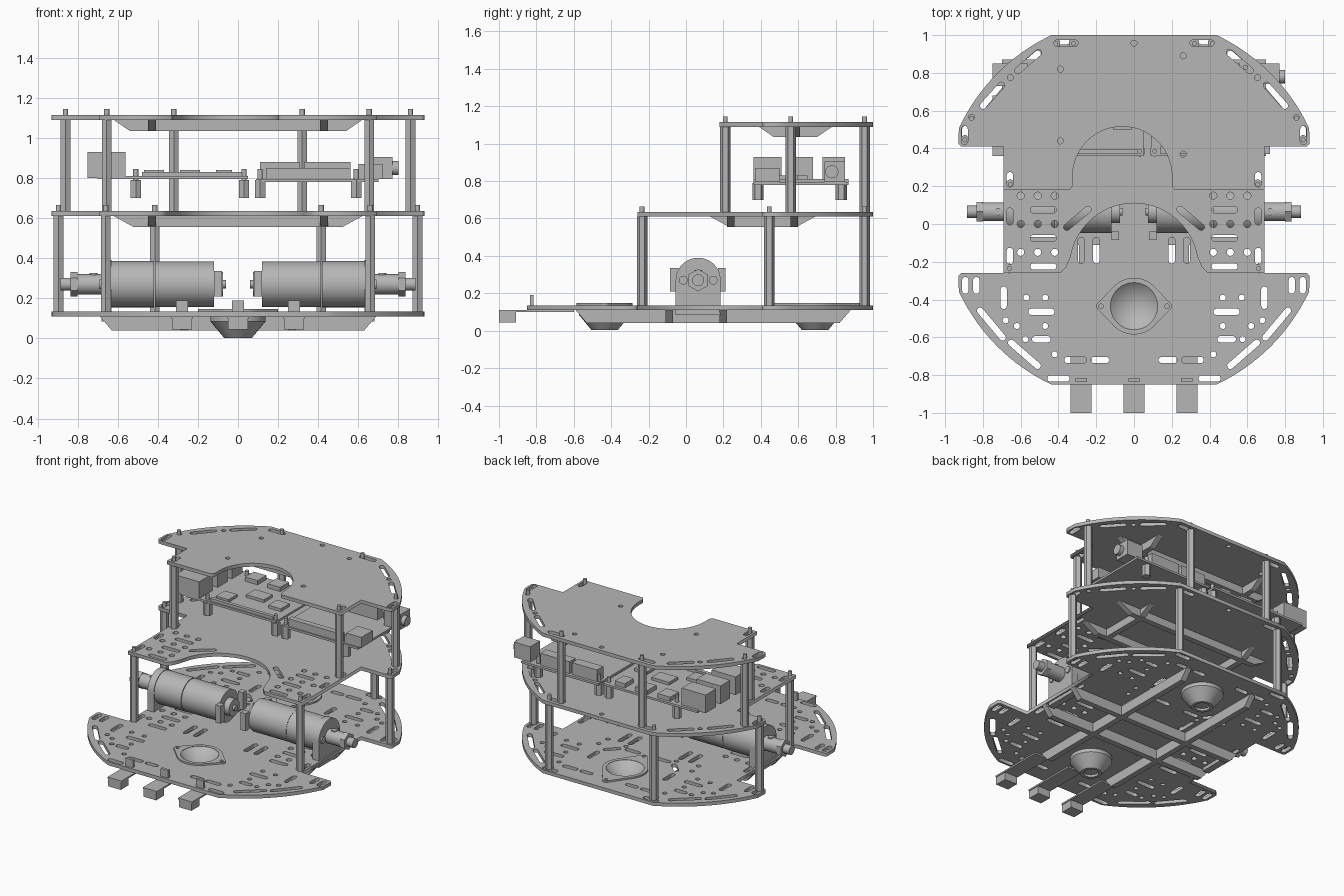
import bpy, bmesh
from math import radians, sin, cos, pi
from mathutils import Matrix, Vector

cube = bpy.data.objects.get("Cube")
if cube:
    bpy.data.objects.remove(cube, do_unlink=True)

grey = bpy.data.materials.new("plain grey")
grey.use_nodes = True
grey.diffuse_color = (0.47, 0.47, 0.47, 1)
grey.node_tree.nodes["Principled BSDF"].inputs["Base Color"].default_value = grey.diffuse_color


def add(name, mesh, smooth=False):
    ob = bpy.data.objects.new(name, mesh)
    bpy.context.collection.objects.link(ob)
    mesh.materials.clear()
    mesh.materials.append(grey)
    if smooth:
        bpy.ops.object.select_all(action="DESELECT")
        ob.select_set(True)
        bpy.context.view_layer.objects.active = ob
        bpy.ops.object.shade_smooth_by_angle(angle=radians(35))
    return ob


def from_bm(name, bm, smooth=False):
    bmesh.ops.recalc_face_normals(bm, faces=bm.faces)
    mesh = bpy.data.meshes.new(name)
    bm.to_mesh(mesh)
    bm.free()
    return add(name, mesh, smooth)


def box(name, x, y, z):
    """Box from (low, high) pairs."""
    bm = bmesh.new()
    size = [p[1] - p[0] for p in (x, y, z)]
    mid = [(p[0] + p[1]) / 2 for p in (x, y, z)]
    bmesh.ops.create_cube(bm, size=1, matrix=Matrix.Translation(mid) @ Matrix.Diagonal((*size, 1)))
    return from_bm(name, bm)


def rod(name, start, end, r, sides=24):
    a, b = Vector(start), Vector(end)
    turn = (b - a).to_track_quat("Z", "Y").to_matrix().to_4x4()
    bm = bmesh.new()
    bmesh.ops.create_cone(bm, cap_ends=True, segments=sides, radius1=r, radius2=r,
                          depth=(b - a).length, matrix=Matrix.Translation((a + b) / 2) @ turn)
    return from_bm(name, bm, sides > 8)


def arc(cx, cy, r, a, b, n):
    return [(cx + r * cos(radians(a + (b - a) * i / n)), cy + r * sin(radians(a + (b - a) * i / n)))
            for i in range(n + 1)]


def plate(name, outline, holes, z0, z1):
    """Flat sheet with cut-outs, filled from closed outlines."""
    curve = bpy.data.curves.new(name, "CURVE")
    curve.dimensions, curve.fill_mode = "2D", "BOTH"
    curve.extrude = (z1 - z0) / 2
    for pts in [outline] + holes:
        sp = curve.splines.new("POLY")
        sp.points.add(len(pts) - 1)
        for p, (px, py) in zip(sp.points, pts):
            p.co = (px, py, 0, 1)
        sp.use_cyclic_u = True
    tmp = bpy.data.objects.new(name, curve)
    bpy.context.collection.objects.link(tmp)
    deps = bpy.context.evaluated_depsgraph_get()
    mesh = bpy.data.meshes.new_from_object(tmp.evaluated_get(deps))
    bpy.data.objects.remove(tmp, do_unlink=True)
    mesh.transform(Matrix.Translation((0, 0, (z0 + z1) / 2)))
    return add(name, mesh)


def slot(x, y, length, angle=0, r=0.017):
    h = length / 2 - r
    pts = arc(h, 0, r, -90, 90, 5) + arc(-h, 0, r, 90, 270, 5)
    c, s = cos(radians(angle)), sin(radians(angle))
    return [(x + px * c - py * s, y + px * s + py * c) for px, py in pts]


def hole(x, y, r=0.016):
    return arc(x, y, r, 0, 330, 11)


def flip_x(loops):
    return loops + [[(-x, y) for x, y in lp] for lp in loops]


def flip_y(loops):
    return [[(x, 0.15 - y) for x, y in lp] for lp in loops]


# Shared outline of the rear lobe, running from right waist to left waist
half = [(0.69, 0.41), (0.915, 0.41), (0.93, 0.425)] + arc(0, 0.075, 1.023, 25, 64.7, 16)
lobe = half + [(-x, y) for x, y in reversed(half)]

# Hole groups
edge = flip_x([slot(0.897, 0.47, 0.1, 90), slot(0.75, 0.68, 0.18, 132), slot(0.56, 0.86, 0.18, 139),
               slot(0.36, 0.957, 0.13), hole(0.655, 0.775), hole(0.86, 0.565)]) + [hole(0, 0.957)]
wing = [slot(0.48, y, 0.14) for y in (0.075, -0.075, -0.225)]
wing += [hole(x, y, 0.019) for x in (0.42, 0.51, 0.6) for y in (0.15, 0, -0.15)]
wing += [slot(0.657, y, 0.09, 90) for y in (0.23, 0.04, -0.17)]
wing = flip_x(wing)
front = [slot(0.893, -0.325, 0.09, 90), slot(0.835, -0.325, 0.09, 90), slot(0.69, -0.39, 0.12, 90),
         slot(0.755, -0.53, 0.22, 50), slot(0.58, -0.69, 0.22, 41), slot(0.4, -0.818, 0.12),
         slot(0.49, -0.465, 0.14), slot(0.49, -0.61, 0.1), slot(0.31, -0.72, 0.12), slot(0.18, -0.72, 0.1),
         slot(0.2, -0.14, 0.14, 90), slot(0.28, -0.14, 0.14, 90)]
front += [hole(*p) for p in ((0.57, -0.39), (0.47, -0.39), (0.62, -0.54), (0.47, -0.54), (0.68, -0.51),
                             (0.575, -0.61), (0.42, -0.69))]
front = flip_x(front)
inner = flip_x([slot(0.25, 0.48, 0.12, 45), slot(0.3, 0.62, 0.12, 90), slot(0.12, 0.43, 0.12),
                hole(0.37, 0.46), hole(0.2, 0.395), hole(0.36, 0.37)])
wells = [arc(0, y, 0.12, 0, 350, 35) for y in (-0.435, 0.69)]

# Three decks
plate("bottom_deck", lobe + [(x, 0.15 - y) for x, y in reversed(lobe)],
      wing + front + flip_y(front) + inner + wells, 0.11, 0.135)
arch = [(-0.39, -0.26), (-0.36, -0.23)] + arc(0, -0.23, 0.34, 170, 10, 28) + [(0.36, -0.23), (0.39, -0.26)]
plate("middle_deck", lobe + [(-0.69, -0.26)] + arch + [(0.69, -0.26)],
      wing + edge + flip_x([slot(0.3, 0.03, 0.18, -40)]), 0.61, 0.635)
notch = [(-0.34, 0.18), (-0.325, 0.2)] + arc(-0.062, 0.253, 0.263, 180, 0, 28) + [(0.201, 0.2), (0.216, 0.18)]
plate("top_deck", lobe + [(-0.69, 0.18)] + notch + [(0.69, 0.18)],
      edge + flip_x([slot(0.657, 0.235, 0.08, 90)])
      + [hole(*p) for p in ((-0.39, 0.82), (-0.39, 0.44), (0.26, 0.89), (0.26, 0.37))], 1.09, 1.115)


# Tapered stiffening ribs under the decks
def rib(name, along_x, at, lo, hi, z0, z1, taper):
    bm = bmesh.new()
    prof = [(lo, z1), (hi, z1), (hi - taper, z0), (lo + taper, z0)]
    sides = []
    for off in (-0.02, 0.02):
        sides.append([bm.verts.new((u, at + off, z) if along_x else (at + off, u, z)) for u, z in prof])
    a, b = sides
    bm.faces.new(a)
    bm.faces.new(b)
    for i in range(4):
        bm.faces.new((a[i], a[i - 1], b[i - 1], b[i]))
    from_bm(name, bm)


for deck, z0, z1, taper, reach, cross, xs, span in (
        ("bottom", 0.04, 0.11, 0.06, 0.69, (-0.09, 0.2), (-0.27, 0.27), (-0.59, 0.88)),
        ("middle", 0.555, 0.61, 0.1, 0.62, (0.24, 0.58), (-0.43, 0.43), (0.13, 0.69)),
        ("top", 1.035, 1.09, 0.08, 0.62, (0.59,), (-0.43, 0.43), (0.39, 0.78))):
    for y in cross:
        rib(deck + "_cross_rib", True, y, -reach, reach, z0, z1, taper)
    for x in xs:
        rib(deck + "_long_rib", False, x, *span, z0, z1, taper)

# Hexagonal spacers with screw tips
for z0, z1, spots in ((0.135, 0.61, ((0.66, -0.235), (0.895, 0.445), (0.415, 0.955))),
                      (0.635, 1.09, ((0.655, 0.21), (0.86, 0.56), (0.32, 0.955)))):
    for x, y in spots:
        for s in (-1, 1):
            rod("spacer", (s * x, y, z0), (s * x, y, z1), 0.028, 6)
            rod("screw_tip", (s * x, y, z1), (s * x, y, z1 + 0.055), 0.013, 12)

# Caster cups: turned profile plus a two-eared flange
cup = [(0.125, 0.145), (0.138, 0.145), (0.138, 0.085), (0.07, 0.003), (0.05, 0.003),
       (0.05, 0.02), (0, 0.015), (0, 0.035), (0.125, 0.145)]
for y, ear, turned in ((-0.435, 0.2, False), (0.69, 0.24, True)):
    bm = bmesh.new()
    vs = [bm.verts.new((r, 0, z)) for r, z in cup]
    es = [bm.edges.new(p) for p in zip(vs, vs[1:])]
    bmesh.ops.spin(bm, geom=vs + es, cent=(0, 0, 0), axis=(0, 0, 1), angle=2 * pi, steps=36)
    bmesh.ops.remove_doubles(bm, verts=bm.verts, dist=0.0005)
    bmesh.ops.translate(bm, verts=bm.verts, vec=(0, y, 0))
    from_bm("caster_cup", bm, True)
    ring = (arc(ear - 0.025, 0, 0.025, -60, 60, 6) + arc(0, 0, 0.15, 50, 130, 10)
            + arc(0.025 - ear, 0, 0.025, 120, 240, 6) + arc(0, 0, 0.15, 230, 310, 10))
    loops = [ring, arc(0, 0, 0.125, 0, 350, 35), hole(ear - 0.025, 0, 0.012), hole(0.025 - ear, 0, 0.012)]
    loops = [[(-py, px + y) if turned else (px, py + y) for px, py in lp] for lp in loops]
    plate("caster_flange", loops[0], loops[1:], 0.135, 0.147)

# Motors, brackets and wheel hubs
for s in (-1, 1):
    def bar(name, x0, x1, r, sides=32, y=0.065, z=0.27):
        rod(name, (s * x0, y, z), (s * x1, y, z), r, sides)

    def span(a, b):
        return tuple(sorted((s * a, s * b)))

    bar("motor_can", 0.12, 0.415, 0.113, 48)
    bar("gearbox", 0.418, 0.63, 0.115, 48)
    bar("motor_end_cap", 0.075, 0.12, 0.06)
    bar("motor_pin", 0.06, 0.075, 0.02)
    for y in ((-0.085, -0.04), (0.17, 0.21)):
        box("motor_terminal", span(0.08, 0.12), y, (0.21, 0.335))
    # Bracket with rounded top and foot
    bar("bracket_round", 0.63, 0.68, 0.12, 40)
    box("bracket_web", span(0.63, 0.68), (-0.055, 0.185), (0.085, 0.27))
    for y in (-0.015, 0.145):
        bar("bracket_screw", 0.68, 0.69, 0.024, 12, y)
    bar("hub_sleeve", 0.68, 0.8, 0.05)
    bar("hub_hexagon", 0.8, 0.835, 0.06, 6)
    bar("hub_tip", 0.835, 0.885, 0.032, 20)
    rod("hub_set_screw", (s * 0.72, 0.065, 0.3), (s * 0.72, 0.065, 0.325), 0.02, 12)

# Three line sensors on arms at the front
for x in (-0.28, 0, 0.28):
    box("sensor_arm", (x - 0.055, x + 0.055), (-1, -0.6), (0.099, 0.11))
    box("sensor_head", (x - 0.05, x + 0.05), (-1, -0.91), (0.045, 0.099))
    box("sensor_plug", (x - 0.03, x + 0.03), (-0.835, -0.815), (0.11, 0.19))

# Left-hand circuit board with ports
box("computer_board", (-0.7, 0.05), (0.36, 0.87), (0.795, 0.81))
for x0, y0, y1, top in ((-0.75, 0.36, 0.51, 0.93), (-0.75, 0.57, 0.68, 0.93), (-0.75, 0.73, 0.85, 0.93)):
    box("port_block", (x0, x0 + 0.19), (y0, y1), (0.8, top))
for x, y, w, h in ((-0.42, 0.47, 0.1, 0.02), (-0.25, 0.6, 0.14, 0.02), (-0.06, 0.55, 0.1, 0.02),
                   (-0.42, 0.8, 0.1, 0.03), (-0.24, 0.8, 0.1, 0.03), (-0.07, 0.8, 0.08, 0.03)):
    box("chip", (x - w / 2, x + w / 2), (y - 0.05, y + 0.05), (0.81, 0.81 + h))
box("pin_header", (-0.48, 0.02), (0.37, 0.395), (0.81, 0.83))

# Right-hand circuit board with jack and connectors
box("power_board", (0.09, 0.7), (0.36, 0.87), (0.78, 0.795))
box("header_strip", (0.14, 0.56), (0.37, 0.41), (0.795, 0.85))
for x0, x1 in ((0.11, 0.31), (0.33, 0.56)):
    box("rear_connector", (x0, x1), (0.78, 0.85), (0.795, 0.88))
box("power_jack", (0.64, 0.77), (0.74, 0.85), (0.795, 0.905))
rod("jack_barrel", (0.77, 0.78, 0.85), (0.8, 0.78, 0.85), 0.035)
box("side_port", (0.6, 0.72), (0.37, 0.5), (0.795, 0.87))

# Short board legs
for x in (-0.51, 0.03, 0.11, 0.59):
    for y in (0.385, 0.83):
        rod("board_leg", (x, y, 0.7), (x, y, 0.79), 0.03, 6)
        rod("board_screw", (x, y, 0.79), (x, y, 0.845), 0.013, 12)
